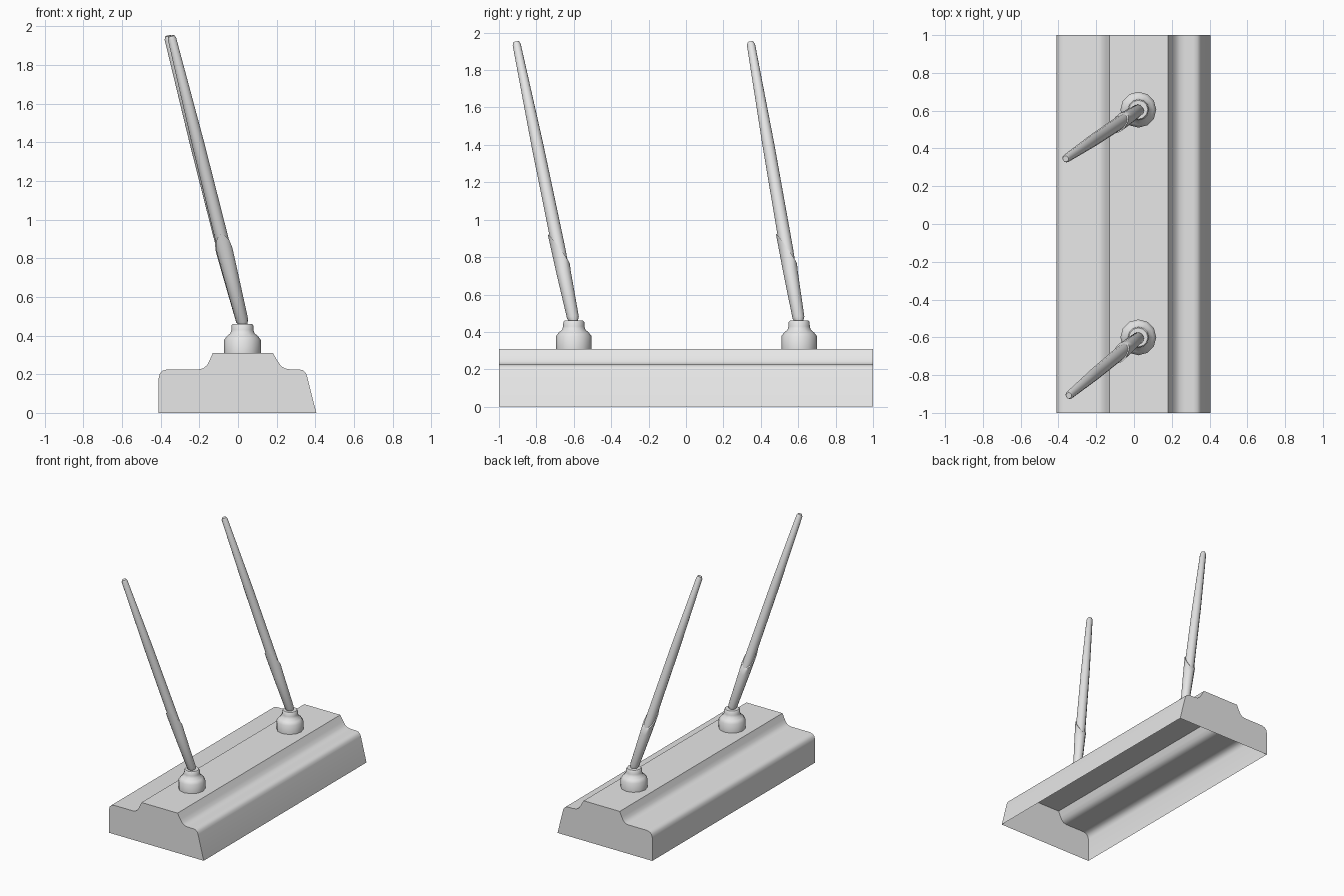
import bpy
import bmesh
import math
from mathutils import Vector

cube = bpy.data.objects.get("Cube")
if cube:
    bpy.data.objects.remove(cube, do_unlink=True)

grey = bpy.data.materials.new("plain_grey")
grey.use_nodes = True
colour = (0.8, 0.8, 0.8, 1)
grey.diffuse_color = colour
grey.node_tree.nodes["Principled BSDF"].inputs["Base Color"].default_value = colour


def finish(bm, name, angle):
    mesh = bpy.data.meshes.new(name)
    bmesh.ops.recalc_face_normals(bm, faces=bm.faces)
    bm.to_mesh(mesh)
    bm.free()
    mesh.materials.append(grey)
    obj = bpy.data.objects.new(name, mesh)
    bpy.context.collection.objects.link(obj)
    bpy.ops.object.select_all(action="DESELECT")
    obj.select_set(True)
    bpy.context.view_layer.objects.active = obj
    bpy.ops.object.shade_smooth_by_angle(angle=math.radians(angle))
    return obj


def lathe(name, start, end, rings, sides, angle=40, slant=0):
    """Rings of (fraction along the axis, radius); slant tilts the last ring."""
    start, end = Vector(start), Vector(end)
    axis = end - start
    turn = Vector((0, 0, 1)).rotation_difference(axis)
    bm = bmesh.new()
    loops = []
    for i, (t, r) in enumerate(rings):
        loop = []
        for k in range(sides):
            a = math.tau * k / sides
            offset = turn @ Vector((r * math.cos(a), r * math.sin(a), 0))
            p = start + axis * t + offset
            if i == len(rings) - 1:
                p -= axis.normalized() * offset.y * slant
            loop.append(bm.verts.new(p))
        loops.append(loop)
    for a, b in zip(loops, loops[1:]):
        for k in range(sides):
            n = (k + 1) % sides
            bm.faces.new((a[k], a[n], b[n], b[k]))
    bm.faces.new(loops[0][::-1])
    bm.faces.new(loops[-1])
    return finish(bm, name, angle)


# Console: stepped profile run along y, closed at the ends, open below
profile = [(-.41, 0), (-.41, .18), (-.404, .203), (-.39, .218), (-.365, .225),
           (-.205, .225), (-.18, .23), (-.16, .247), (-.148, .27), (-.13, .31),
           (.18, .31), (.205, .268), (.222, .243), (.242, .23), (.27, .225),
           (.315, .225), (.335, .221), (.35, .208), (.357, .19), (.405, 0)]
bm = bmesh.new()
front = [bm.verts.new((x, -1, z)) for x, z in profile]
back = [bm.verts.new((x, 1, z)) for x, z in profile]
for i in range(len(profile) - 1):
    bm.faces.new((front[i], front[i + 1], back[i + 1], back[i]))
bm.faces.new(front)
bm.faces.new(back)
finish(bm, "console_base", 35)

# Two levers, each on a stepped round socket
for side, y, tip in (("front", -.6, (-.345, -.908, 1.95)),
                     ("back", .605, (-.362, .345, 1.95))):
    lathe(side + "_socket", (.023, y, .31), (.023, y, .46),
          [(0, .095), (.45, .095), (.58, .08), (.68, .062), (.8, .057),
           (.95, .056), (1, .05)], 12)
    foot = Vector((.027, y, .455))
    tip = Vector(tip)
    lathe(side + "_lever_rod", foot, tip,
          [(.02, .028), (.26, .035), (.63, .032), (.99, .022), (1, .016)], 12, 50)
    lathe(side + "_lever_grip", foot, tip,
          [(0, .022), (.015, .032), (.18, .039), (.26, .042)], 12, 50, 2.2)
